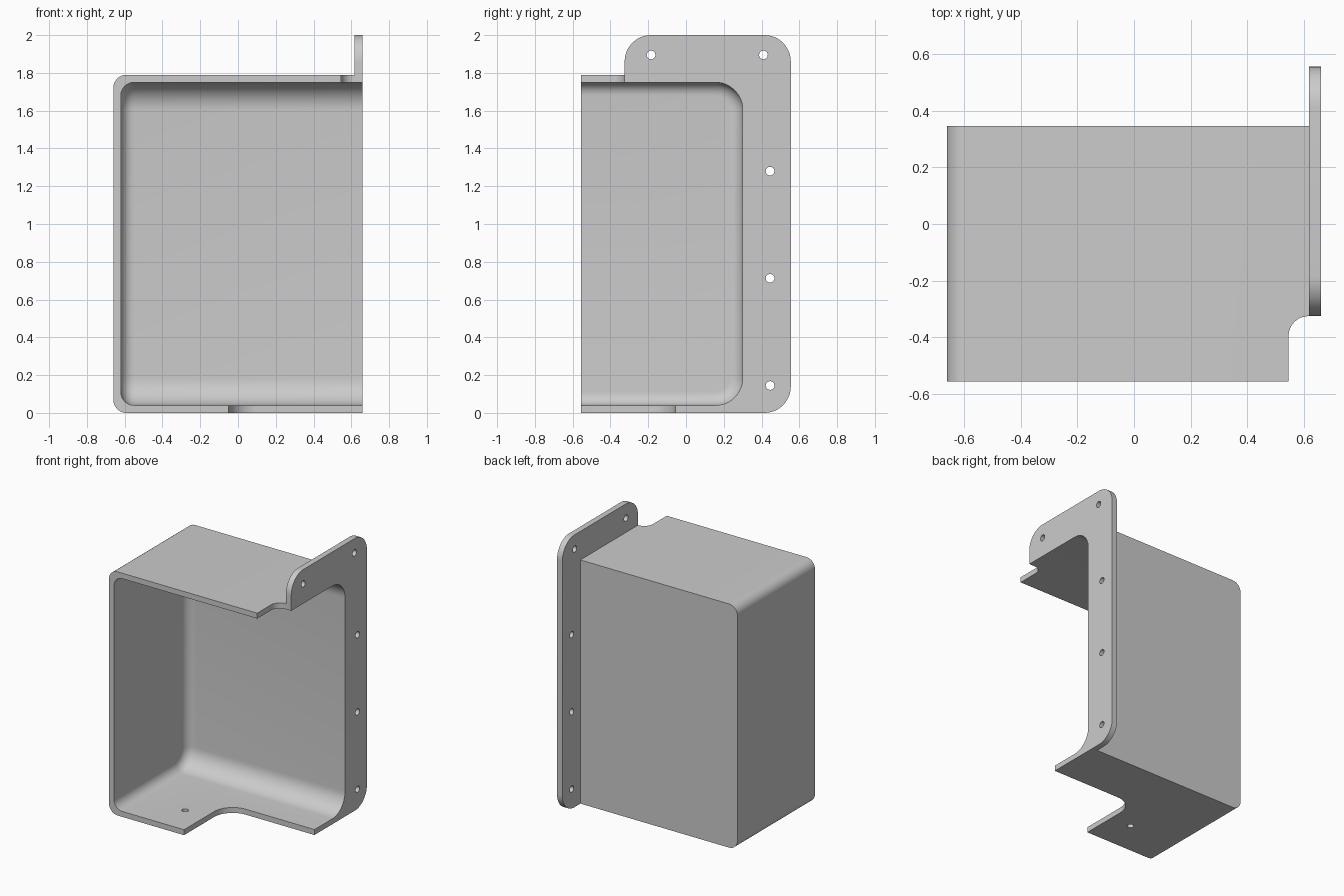
import bpy, bmesh, math
from mathutils import Vector

cube = bpy.data.objects.get("Cube")
if cube:
    bpy.data.objects.remove(cube, do_unlink=True)

grey = bpy.data.materials.new("light grey")
grey.use_nodes = True
colour = (0.6, 0.6, 0.6, 1)
grey.diffuse_color = colour
grey.node_tree.nodes["Principled BSDF"].inputs["Base Color"].default_value = colour


def rounded(corners, steps=12):
    """Outline from (u, v, radius) corners, with an arc at each right angle."""
    pts = []
    for i, (u, v, r) in enumerate(corners):
        p = Vector((u, v))
        if r == 0:
            pts.append(p)
            continue
        a = (Vector(corners[i - 1][:2]) - p).normalized()
        b = (Vector(corners[(i + 1) % len(corners)][:2]) - p).normalized()
        centre = p + (a + b) * r
        for k in range(steps + 1):
            t = math.pi / 2 * k / steps
            pts.append(centre - b * r * math.cos(t) - a * r * math.sin(t))
    return pts


def prism(name, outline, axis, lo, hi, end_bevel=0):
    """Extrude an outline along an axis, optionally rounding the low end."""
    def place(p, w):
        c = list(p)
        c.insert("xyz".index(axis), w)
        return c
    bm = bmesh.new()
    low = bm.faces.new([bm.verts.new(place(p, lo)) for p in outline])
    moved = bmesh.ops.extrude_face_region(bm, geom=[low], use_keep_orig=True)
    shift = Vector(place((0, 0), hi - lo))
    bmesh.ops.translate(bm, vec=shift, verts=[v for v in moved["geom"] if isinstance(v, bmesh.types.BMVert)])
    bmesh.ops.recalc_face_normals(bm, faces=bm.faces)
    if end_bevel:
        bmesh.ops.bevel(bm, geom=list(low.edges), offset=end_bevel, segments=8,
                        profile=0.5, affect='EDGES', clamp_overlap=False)
    mesh = bpy.data.meshes.new(name)
    bm.to_mesh(mesh)
    bm.free()
    mesh.materials.append(grey)
    obj = bpy.data.objects.new(name, mesh)
    bpy.context.collection.objects.link(obj)
    return obj


def combine(target, tool, operation):
    tool.hide_render = True
    mod = target.modifiers.new(operation, 'BOOLEAN')
    mod.operation, mod.object, mod.solver = operation, tool, 'EXACT'
    bpy.context.view_layer.objects.active = target
    bpy.ops.object.modifier_apply(modifier=mod.name)
    bpy.data.objects.remove(tool, do_unlink=True)


def hole(u, v, axis, lo, hi, r=0.023):
    ring = [Vector((u + r * math.cos(math.tau * k / 24), v + r * math.sin(math.tau * k / 24)))
            for k in range(24)]
    return prism("hole", ring, axis, lo, hi)


# Outer box with two rounded edges on the closed side
body = prism("bracket_housing", rounded([(-0.66, 0, 0.07), (0.64, 0, 0), (0.64, 1.79, 0), (-0.66, 1.79, 0.07)]),
             "y", -0.555, 0.345)

# Mounting flange on the open side
flange = prism("flange", rounded([(-0.325, 0, 0), (0.555, 0, 0.14), (0.555, 2, 0.14), (-0.325, 2, 0.14)]),
               "x", 0.617, 0.66)
combine(body, flange, 'UNION')

# Hollow inside, open to the front and the flange side
cavity = prism("cavity", rounded([(-1, 0.04, 0), (0.3, 0.04, 0.145), (0.3, 1.75, 0.145), (-1, 1.75, 0)]),
               "x", -0.62, 1, end_bevel=0.07)
combine(body, cavity, 'DIFFERENCE')

# Filleted notches in the roof and the floor
for x, y, r, lo, hi in ((0.545, -0.325, 0.07, 1.7, 2.1), (-0.05, -0.055, 0.15, -0.1, 0.1)):
    notch = prism("notch", rounded([(x, -1, 0), (1, -1, 0), (1, y, 0), (x, y, r)]), "z", lo, hi)
    combine(body, notch, 'DIFFERENCE')

# Screw holes in the flange, and one in the floor
for y, z in ((-0.185, 1.895), (0.41, 1.895), (0.445, 1.28), (0.445, 0.713), (0.445, 0.145)):
    combine(body, hole(y, z, "x", 0.5, 0.8), 'DIFFERENCE')
combine(body, hole(-0.22, -0.3, "z", -0.1, 0.1), 'DIFFERENCE')

bpy.ops.object.select_all(action='DESELECT')
body.select_set(True)
bpy.context.view_layer.objects.active = body
bpy.ops.object.shade_smooth_by_angle(angle=math.radians(30))
